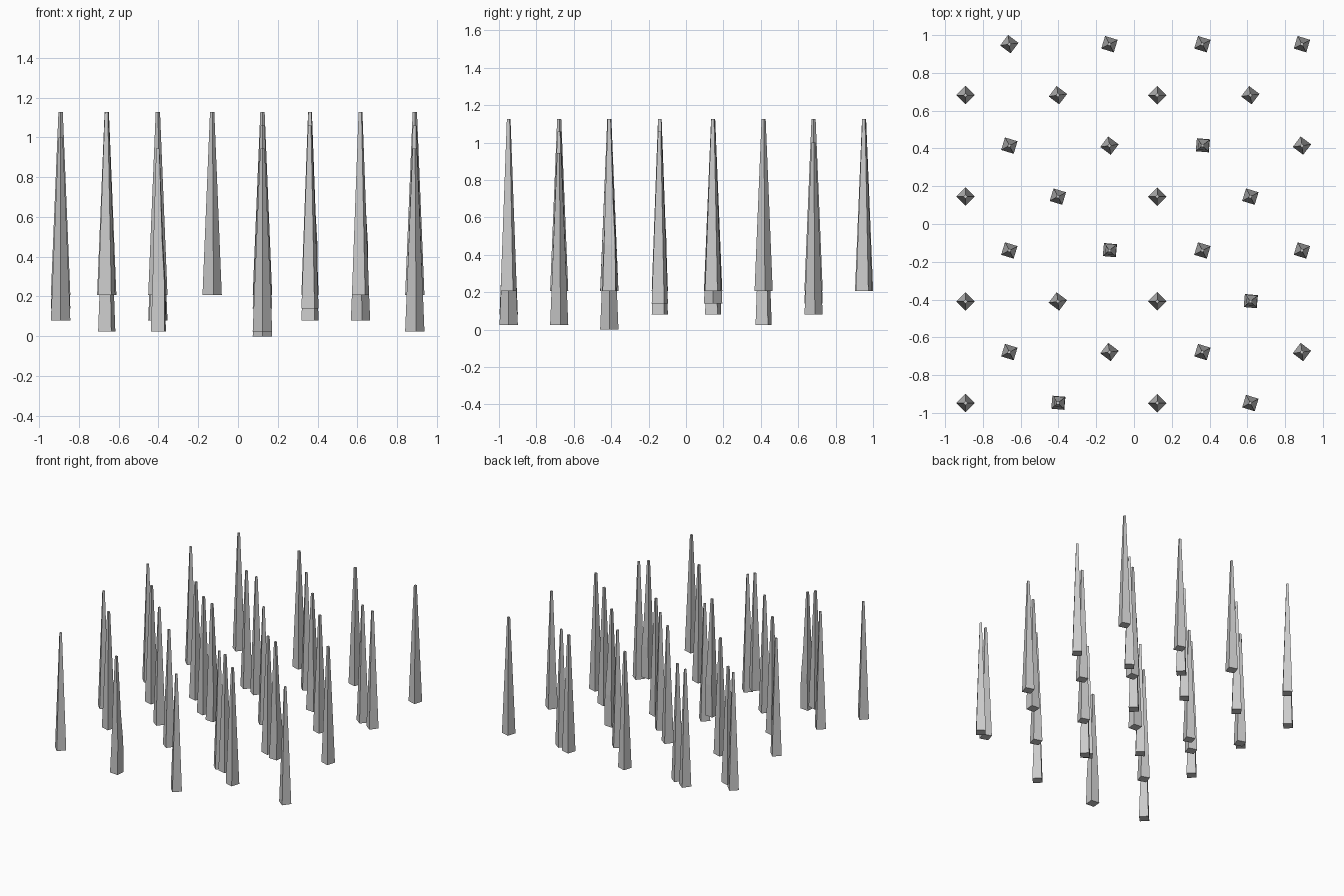
import bpy, bmesh
from math import cos, sin, radians

if "Cube" in bpy.data.objects:
    bpy.data.objects.remove(bpy.data.objects["Cube"])

HEIGHT = 0.92      # every spike has the same length, only its base level differs
R_BASE, R_TIP = 0.049, 0.011


def spike(x, y, z, angle, bent):
    """Four-sided tapered spike; bent ones bow outwards in the lower half."""
    # (height fraction, radius, sideways bow)
    rings = [(0, R_BASE, 0), (1, R_TIP, 0)]
    if bent:
        rings = [(0, R_BASE, 0.003), (0.27, 0.042, 0.007),
                 (0.5, 0.031, 0.002), (1, R_TIP, 0)]
    bm = bmesh.new()
    loops = []
    for f, r, bow in rings:
        loops.append([bm.verts.new((
            bow * cos(radians(35)) + r * cos(radians(angle + 90 * k)),
            bow * sin(radians(35)) + r * sin(radians(angle + 90 * k)),
            f * HEIGHT)) for k in range(4)])
    for a, b in zip(loops, loops[1:]):
        for k in range(4):
            n = (k + 1) % 4
            bm.faces.new((a[k], a[n], b[n], b[k]))
    bm.faces.new(loops[0][::-1])
    bm.faces.new(loops[-1])
    mesh = bpy.data.meshes.new("spike")
    bm.to_mesh(mesh)
    bm.free()
    ob = bpy.data.objects.new("spike", mesh)
    ob.location = (x, y, z)
    bpy.context.collection.objects.link(ob)


# Staggered columns, shared by alternate rows
COLS = [(-0.892, -0.403, 0.123, 0.616), (-0.66, -0.13, 0.362, 0.889)]
LEVEL = [0.0, 0.025, 0.08, 0.14, 0.207]
# Orientation: d = diamond, t = tilted diamond, s = tilted square, b = bent
ANGLE = {"d": 0, "t": 8, "s": 28, "b": 40}
# Row: y, base level of each spike, orientation of each spike
ROWS = [
    (-0.948, "2114", "dbds"),
    (-0.678, "4431", "stst"),
    (-0.41, "4404", "dtdb"),
    (-0.14, "4423", "sbss"),
    (0.145, "4234", "dsds"),
    (0.415, "1444", "stbt"),
    (0.682, "3242", "dtdt"),
    (0.952, "4444", "tsss"),
]
for i, (y, levels, kinds) in enumerate(ROWS):
    for x, lv, kd in zip(COLS[i % 2], levels, kinds):
        spike(x, y, LEVEL[int(lv)], ANGLE[kd], kd == "b")
